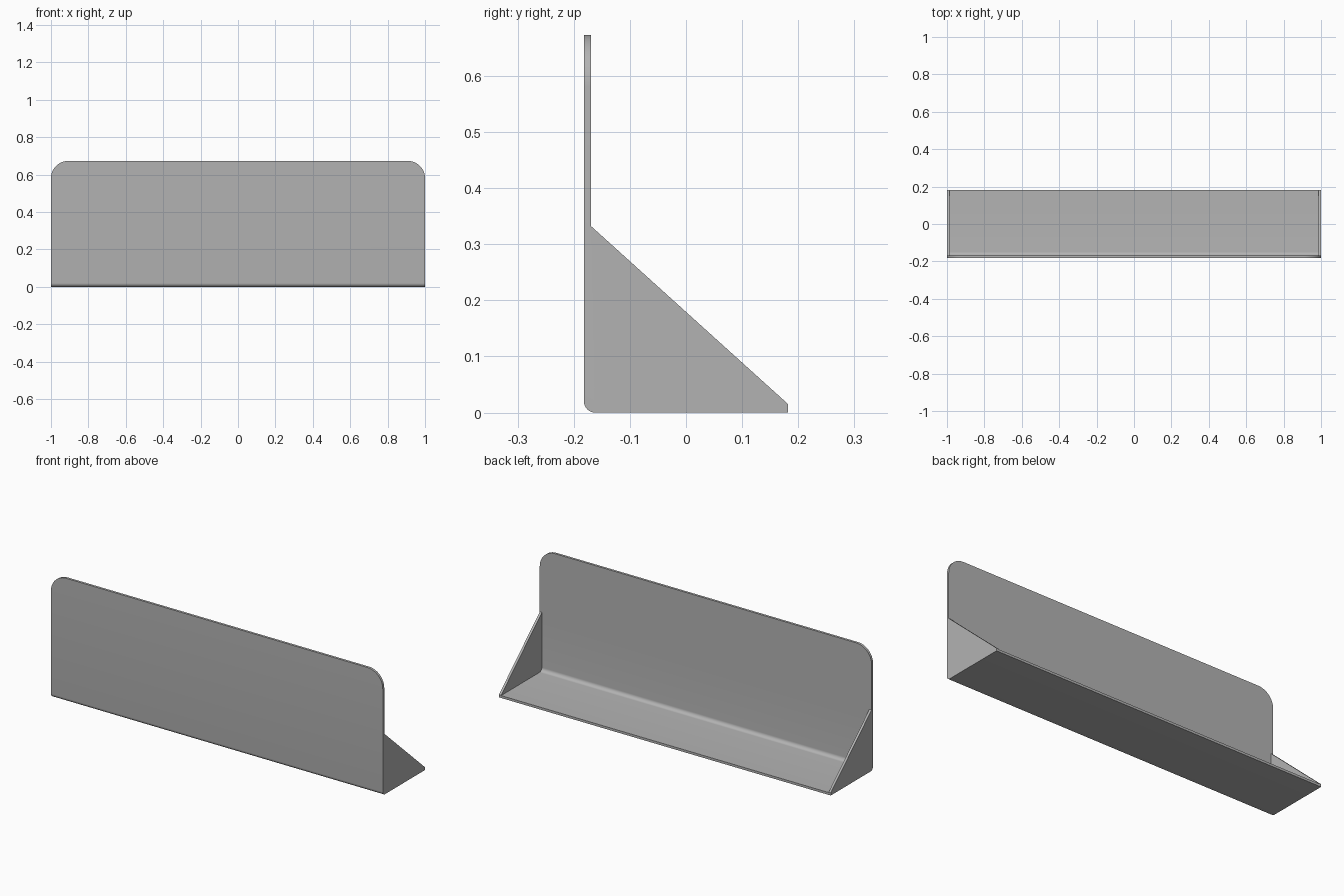
import bpy
import bmesh
from math import cos, sin, pi, radians

if "Cube" in bpy.data.objects:
    bpy.data.objects.remove(bpy.data.objects["Cube"])

HALF, DEPTH, HEIGHT = 1.0, 0.182, 0.673   # half length, half depth, full height
T = 0.013                                 # sheet thickness
OUTER_R, INNER_R, CORNER_R = 0.02, 0.02, 0.092
GUSSET_TOP, GUSSET_TIP = 0.332, 0.015

grey = bpy.data.materials.new("Plain grey")
grey.use_nodes = True
grey.diffuse_color = (0.45, 0.45, 0.45, 1)
grey.node_tree.nodes["Principled BSDF"].inputs["Base Color"].default_value = grey.diffuse_color


def fillet(y, z, r, steps=8):
    """Arc that rounds the corner at (y, z), from its upper end to its lower end."""
    angles = [pi + pi / 2 * i / steps for i in range(steps + 1)]
    return [(y + r + r * cos(a), z + r + r * sin(a)) for a in angles]


def prism(name, profile, x0, x1, corner_radius=0):
    """Extrude a side profile along x, optionally rounding its top corners."""
    bm = bmesh.new()
    face = bm.faces.new([bm.verts.new((x0, y, z)) for y, z in profile])
    new = bmesh.ops.extrude_face_region(bm, geom=[face])["geom"]
    bmesh.ops.translate(bm, vec=(x1 - x0, 0, 0),
                        verts=[v for v in new if isinstance(v, bmesh.types.BMVert)])
    if corner_radius:
        corners = [e for e in bm.edges
                   if all(v.co.z > HEIGHT - 0.001 for v in e.verts)
                   and abs(e.verts[0].co.x - e.verts[1].co.x) < 0.001]
        bmesh.ops.bevel(bm, geom=corners, offset=corner_radius, segments=12,
                        profile=0.5, affect='EDGES')
    bmesh.ops.recalc_face_normals(bm, faces=bm.faces)
    mesh = bpy.data.meshes.new(name)
    bm.to_mesh(mesh)
    bm.free()
    mesh.materials.append(grey)
    obj = bpy.data.objects.new(name, mesh)
    bpy.context.collection.objects.link(obj)
    return obj


# Bent sheet: upright panel and base shelf joined by a rounded bend
outer_bend = fillet(-DEPTH, 0, OUTER_R)
inner_bend = fillet(-DEPTH + T, T, INNER_R)
sheet = ([(-DEPTH, HEIGHT)] + outer_bend + [(DEPTH, 0), (DEPTH, T)]
         + inner_bend[::-1] + [(-DEPTH + T, HEIGHT)])
bracket = prism("angle_bracket", sheet, -HALF, HALF, CORNER_R)

# Triangular end gussets, fused to the sheet
gusset = ([(-DEPTH, GUSSET_TOP)] + outer_bend
          + [(DEPTH, 0), (DEPTH, GUSSET_TIP), (-DEPTH + T, GUSSET_TOP)])
bpy.context.view_layer.objects.active = bracket
bracket.select_set(True)
for side, x0, x1 in (("right", -HALF, T - HALF), ("left", HALF - T, HALF)):
    end = prism(side + "_gusset", gusset, x0, x1)
    union = bracket.modifiers.new("Fuse " + side + " gusset", 'BOOLEAN')
    union.operation = 'UNION'
    union.solver = 'EXACT'
    union.object = end
    bpy.ops.object.modifier_apply(modifier=union.name)
    bpy.data.objects.remove(end)

# Merge coplanar pieces and shade the bends smooth
bm = bmesh.new()
bm.from_mesh(bracket.data)
bmesh.ops.remove_doubles(bm, verts=bm.verts, dist=0.0001)
bmesh.ops.dissolve_limit(bm, angle_limit=radians(0.5), verts=bm.verts, edges=bm.edges)
bm.to_mesh(bracket.data)
bm.free()
bpy.ops.object.shade_smooth_by_angle(angle=radians(30))
